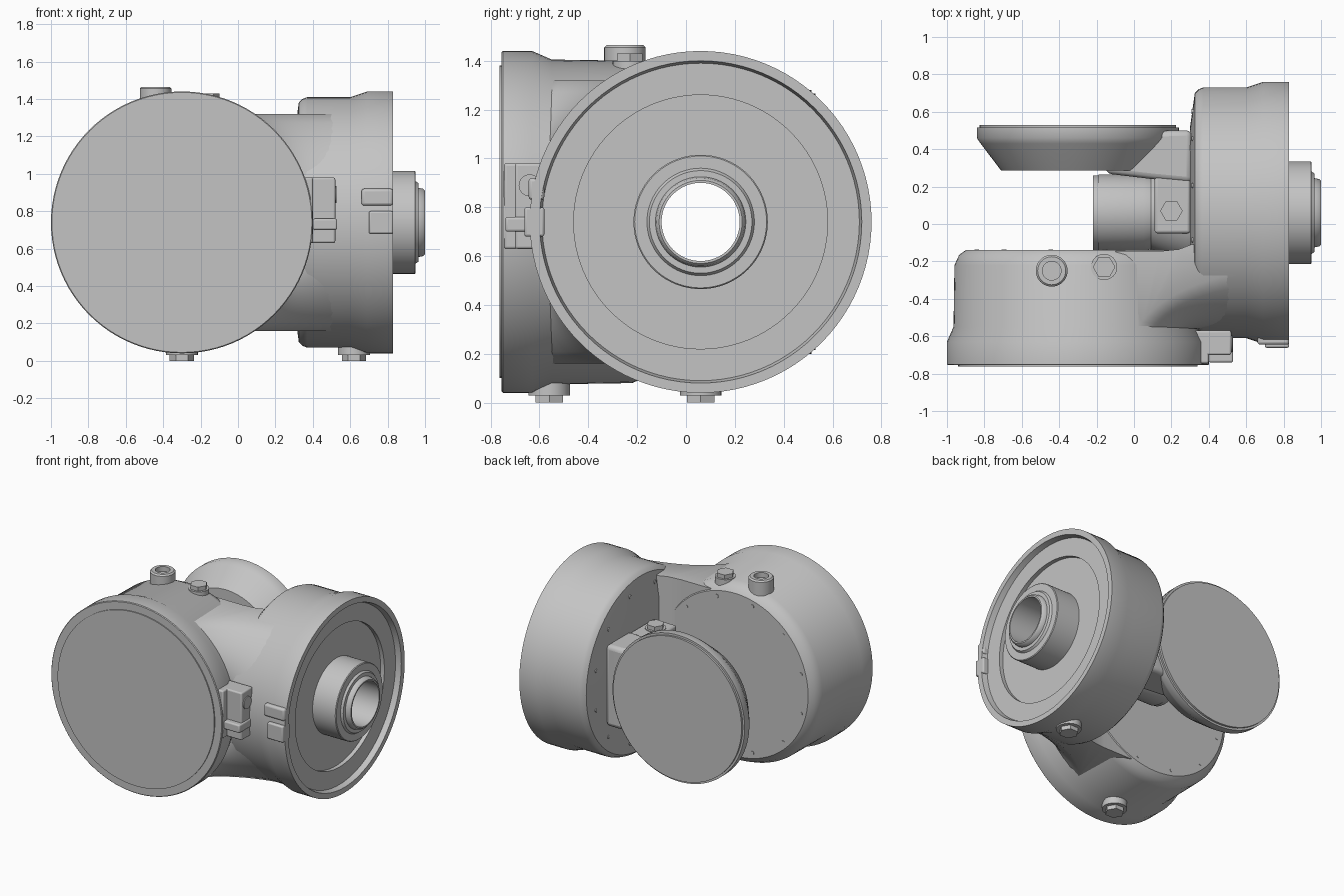
import bpy, bmesh, math
from mathutils import Matrix

cube = bpy.data.objects.get("Cube")
if cube:
    bpy.data.objects.remove(cube)

grey = bpy.data.materials.new("cast metal grey")
grey.use_nodes = True
grey.diffuse_color = (0.55, 0.55, 0.55, 1)
grey.node_tree.nodes["Principled BSDF"].inputs["Base Color"].default_value = (0.55, 0.55, 0.55, 1)

ZC = 0.74               # height of both drum axes
DRUM_X, DRUM_Y = -0.3, 0.06   # centre of the front drum, centre of the side drum


def finish(name, bm, bevel=0, angle=35):
    """Turn a bmesh into a named, shaded object."""
    bmesh.ops.remove_doubles(bm, verts=bm.verts, dist=1e-5)
    bmesh.ops.recalc_face_normals(bm, faces=bm.faces)
    me = bpy.data.meshes.new(name)
    bm.to_mesh(me)
    bm.free()
    me.materials.append(grey)
    ob = bpy.data.objects.new(name, me)
    bpy.context.collection.objects.link(ob)
    if bevel:
        mod = ob.modifiers.new("Rounding", 'BEVEL')
        mod.width, mod.segments = bevel, 3
    bpy.ops.object.select_all(action='DESELECT')
    bpy.context.view_layer.objects.active = ob
    ob.select_set(True)
    bpy.ops.object.shade_smooth_by_angle(angle=math.radians(angle))
    return ob


def loft(bm, rings, closed):
    """Skin matching rings of points; closed joins last ring to first."""
    rows = [[bm.verts.new(p) for p in ring] for ring in rings]
    pairs = list(zip(rows, rows[1:]))
    if closed:
        pairs.append((rows[-1], rows[0]))
    for a, b in pairs:
        for i in range(len(a)):
            j = (i + 1) % len(a)
            bm.faces.new((a[i], a[j], b[j], b[i]))
    return rows


def lathe(name, profile, centre, axis, sides=96):
    """Revolve a closed outline of (radius, distance) pairs about an axis."""
    place = {'X': lambda c, s, t: (t, c, s),
             'Y': lambda c, s, t: (s, t, c),
             'Z': lambda c, s, t: (c, s, t)}[axis]
    rings = []
    for r, t in profile:
        r = max(r, 1e-7)
        ring = []
        for k in range(sides):
            a = math.tau * k / sides
            p = place(r * math.cos(a), r * math.sin(a), t)
            ring.append([u + v for u, v in zip(p, centre)])
        rings.append(ring)
    bm = bmesh.new()
    loft(bm, rings, profile[0][0] > 0)
    return finish(name, bm)


def box(name, x, y, z, bevel=0.01):
    bm = bmesh.new()
    size = [b - a for a, b in (x, y, z)]
    mid = [(a + b) / 2 for a, b in (x, y, z)]
    bmesh.ops.create_cube(bm, size=1, matrix=Matrix.Translation(mid) @ Matrix.Diagonal((*size, 1)))
    return finish(name, bm, bevel)


# Front drum with flared rim, chamfered back and raised cover
lathe("front_drum", [(0, -0.14), (0.6, -0.14), (0.635, -0.165), (0.66, -0.22),
                     (0.665, -0.55), (0.7, -0.63), (0.7, -0.75), (0.695, -0.755), (0, -0.755)],
      (DRUM_X, 0, ZC), 'Y')
lathe("front_cover", [(0, -0.75), (0.64, -0.75), (0.64, -0.763), (0, -0.763)],
      (DRUM_X, 0, ZC), 'Y')

# Side drum: hollow through the middle, stepped recess on its outer face
lathe("side_drum", [(0.17, 0.3), (0.46, 0.3), (0.64, 0.325), (0.66, 0.345), (0.67, 0.37),
                    (0.67, 0.6), (0.7, 0.69), (0.7, 0.83), (0.66, 0.83), (0.65, 0.79),
                    (0.52, 0.79), (0.52, 0.76), (0.17, 0.76)], (0, DRUM_Y, ZC), 'X')

# Saddle-shaped casting that blends the two drums
rings = []
for k in range(25):
    h = -0.58 + 1.16 * k / 24
    s = math.sqrt(0.66 ** 2 - h * h)
    ax, by = DRUM_X + s, DRUM_Y - s
    start, end = (0.6, by), (ax, -0.56)
    ctrl = (0.75 * ax + 0.25 * 0.6, 0.75 * by - 0.25 * 0.56)
    curve = []
    for i in range(13):
        t = i / 12
        curve.append([(1 - t) ** 2 * p + 2 * t * (1 - t) * q + t * t * r
                      for p, q, r in zip(start, ctrl, end)])
    outline = [(-0.1, -0.56), (-0.1, -0.145), (0.14, -0.145), (0.24, -0.135),
               (0.305, -0.11), (0.6, -0.11)] + curve
    rings.append([(x, y, ZC + h) for x, y in outline])
bm = bmesh.new()
rows = loft(bm, rings, False)
bm.faces.new(rows[0])
bm.faces.new(rows[-1])
finish("saddle_casting", bm, angle=50)

# Output hub and hollow shaft
lathe("output_hub", [(0.17, 0.72), (0.275, 0.72), (0.275, 0.945), (0.27, 0.95), (0.22, 0.95),
                     (0.21, 0.965), (0.185, 0.965), (0.18, 0.99), (0.17, 1.0), (0.16, 1.0),
                     (0.16, 0.72)], (0, DRUM_Y, ZC), 'X')
lathe("hollow_shaft", [(0.16, -0.22), (0.2, -0.22), (0.2, -0.19), (0.205, -0.19),
                       (0.205, 0.05), (0.195, 0.09), (0.21, 0.12), (0.28, 0.28), (0.28, 0.34), (0.205, 0.4),
                       (0.205, 0.75), (0.16, 0.75)], (0, DRUM_Y, ZC), 'X')

# Tool flange with its arm back to the side drum
lathe("tool_flange", [(0, 0.285), (0.41, 0.285), (0.52, 0.43), (0.54, 0.46), (0.54, 0.515),
                      (0.525, 0.515), (0.525, 0.53), (0, 0.53)], (DRUM_X, 0, ZC), 'Y')
bm = bmesh.new()
plan = [(-0.15, 0.27), (0.1, 0.24), (0.31, 0.22), (0.31, 0.5), (0.2, 0.5), (-0.15, 0.48)]
rows = loft(bm, [[(x, y, z) for x, y in plan] for z in (ZC - 0.3, ZC + 0.3)], False)
for row in rows:
    bm.faces.new(row)
finish("flange_arm", bm, 0.03)
box("shaft_pad", (0.11, 0.3), (-0.05, 0.26), (0.92, 1.03), 0.015)


# Hexagonal plugs with washers
def plug(name, x, y, z, up, r=0.065, washer=0.085):
    lathe(name + "_washer", [(0, z - 0.06 * up), (washer, z - 0.06 * up), (washer, z), (0, z)],
          (x, y, 0), 'Z', 32)
    lathe(name + "_hex", [(0, z - 0.01 * up), (r, z - 0.01 * up), (r, z + 0.03 * up),
                          (0, z + 0.03 * up)], (x, y, 0), 'Z', 6)


plug("top_plug", -0.16, -0.23, 1.4, 1, 0.06, 0.07)
plug("pad_plug", 0.2, 0.07, 1.035, 1, 0.06, 0.07)
plug("front_drain_plug", DRUM_X, -0.56, 0.03, -1)
plug("side_drain_plug", 0.62, DRUM_Y, 0.03, -1)

# Open breather boss on top of the front drum
lathe("breather_boss", [(0.05, 1.34), (0.085, 1.34), (0.085, 1.455), (0.075, 1.465),
                        (0.05, 1.465)], (-0.44, -0.25, 0), 'Z', 40)
lathe("breather_floor", [(0, 1.34), (0.055, 1.34), (0.055, 1.43), (0, 1.43)],
      (-0.44, -0.25, 0), 'Z', 24)

# Alignment marks: wing on the front drum, tab on the side drum
box("front_wing", (0.3, 0.52), (-0.7, -0.57), (0.63, 0.98))
box("front_wing_lip", (0.3, 0.4), (-0.745, -0.6), (0.63, 0.98))
box("front_wing_key", (0.4, 0.53), (-0.74, -0.6), (0.7, 0.76))
lathe("wing_pin", [(0, 0.5), (0.045, 0.5), (0.045, 0.527), (0, 0.527)], (0, -0.64, 0.89), 'X', 32)
box("side_tab", (0.7, 0.83), (-0.662, -0.58), (0.68, 0.8))
box("side_tab_ridge", (0.66, 0.83), (-0.645, -0.58), (0.83, 0.92), 0.015)

# Small screws around the inner faces of both drums
for k in range(12):
    a = math.tau * (k + 0.5) / 12
    c, s = 0.56 * math.cos(a), 0.56 * math.sin(a)
    if DRUM_X + c < 0.15:
        lathe("front_drum_screw", [(0, -0.15), (0.013, -0.15), (0.013, -0.137), (0, -0.137)],
              (DRUM_X + c, 0, ZC + s), 'Y', 12)
    if DRUM_Y + c > -0.1:
        lathe("side_drum_screw", [(0, 0.33), (0.013, 0.33), (0.013, 0.308), (0, 0.308)],
              (0, DRUM_Y + c, ZC + s), 'X', 12)
